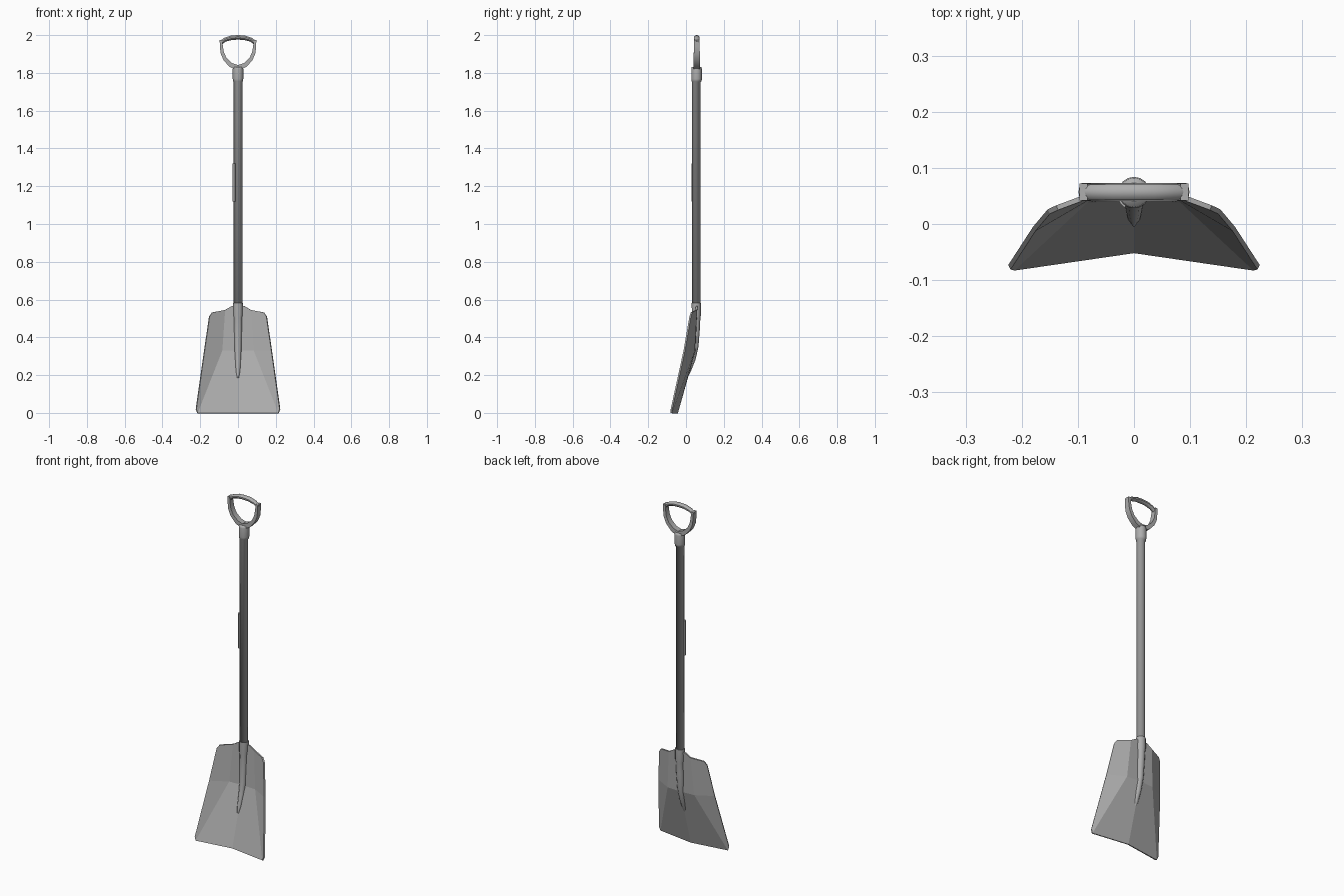
import bpy, bmesh, math
from mathutils import Vector

if "Cube" in bpy.data.objects:
    bpy.data.objects.remove(bpy.data.objects["Cube"])

SHAFT_Y = 0.055
grey = bpy.data.materials.new("dark_grey")
grey.diffuse_color = (0.42, 0.42, 0.42, 1)
grey.use_nodes = True
grey.node_tree.nodes["Principled BSDF"].inputs["Base Color"].default_value = grey.diffuse_color


def make_object(name, verts, faces, smooth=None):
    mesh = bpy.data.meshes.new(name)
    mesh.from_pydata(verts, [], faces)
    mesh.materials.append(grey)
    bm = bmesh.new()
    bm.from_mesh(mesh)
    bmesh.ops.recalc_face_normals(bm, faces=bm.faces)
    bm.to_mesh(mesh)
    bm.free()
    obj = bpy.data.objects.new(name, mesh)
    bpy.context.collection.objects.link(obj)
    if smooth:
        bpy.ops.object.select_all(action='DESELECT')
        obj.select_set(True)
        bpy.context.view_layer.objects.active = obj
        bpy.ops.object.shade_smooth_by_angle(angle=math.radians(smooth))
    return obj


def loft(name, rings, smooth=None):
    n = len(rings[0])
    faces = [[k * n + i, k * n + (i + 1) % n, (k + 1) * n + (i + 1) % n, (k + 1) * n + i]
             for k in range(len(rings) - 1) for i in range(n)]
    faces += [list(range(n)), [(len(rings) - 1) * n + i for i in range(n)]]
    return make_object(name, [p for r in rings for p in r], faces, smooth)


def ring(z, y, rx, ry, n=12):
    return [(rx * math.cos(2 * math.pi * i / n), y + ry * math.sin(2 * math.pi * i / n), z)
            for i in range(n)]


def sweep_xz(name, path, section, smooth=None):
    """Sweep a section along a path of (x, z, in-plane radius, y radius)."""
    rings = []
    for k, (x, z, r, ry) in enumerate(path):
        a, b = path[max(k - 1, 0)], path[min(k + 1, len(path) - 1)]
        d = Vector((b[0] - a[0], b[1] - a[1])).normalized()
        rings.append([(x - d.y * r * u, 0.057 + ry * v, z + d.x * r * u) for u, v in section])
    return loft(name, rings, smooth)


def circle(n):
    return [(math.cos(2 * math.pi * i / n), math.sin(2 * math.pi * i / n)) for i in range(n)]


# Shaft and upper collar, one softly shaded turned piece
loft("shaft", [ring(z, y, r, r, 16) for z, y, r in
               ((0.53, 0.054, 0.0225), (1.752, 0.054, 0.0225), (1.754, 0.056, 0.026),
                (1.768, 0.056, 0.028), (1.82, 0.056, 0.028), (1.832, 0.056, 0.026))], 100)

# Lower socket with a tail that tapers onto the blade
loft("blade_socket", [ring(z, y, rx, ry) for z, y, rx, ry in
                      ((0.582, SHAFT_Y, 0.026, 0.025), (0.52, SHAFT_Y, 0.026, 0.024),
                       (0.50, 0.054, 0.022, 0.022), (0.44, 0.052, 0.022, 0.021),
                       (0.35, 0.047, 0.019, 0.019), (0.28, 0.033, 0.016, 0.017),
                       (0.22, 0.014, 0.012, 0.012), (0.185, 0.001, 0.004, 0.006))], 60)

# Blade: half sheet mirrored and thickened towards the back
half = [(0, -0.052, 0), (0.213, -0.083, 0), (0.22, -0.081, 0.02),
        (0, 0.042, 0.33), (0.083, 0.038, 0.33), (0.176, -0.013, 0.33),
        (0, 0.052, 0.565), (0.035, 0.052, 0.565), (0.068, 0.050, 0.545),
        (0.135, 0.025, 0.532), (0.15, 0.018, 0.51)]
blade = make_object("blade", half, [(0, 1, 4, 3), (1, 2, 5, 4), (3, 4, 8, 7, 6),
                                    (4, 5, 10, 9, 8)])
mirror = blade.modifiers.new("mirror", 'MIRROR')
mirror.use_clip = True
bm = bmesh.new()
bm.from_mesh(blade.data)
if sum(f.normal.y for f in bm.faces) > 0:
    bmesh.ops.reverse_faces(bm, faces=bm.faces)
bm.to_mesh(blade.data)
bm.free()
thick = blade.modifiers.new("thickness", 'SOLIDIFY')
thick.thickness = 0.009
thick.offset = -1

# D handle: yoke below, curved grip on top
box = [(-1, -1), (1, -1), (1, 1), (-1, 1)]
yoke = [(0.0, 1.825, 0.016, 0.016), (0.038, 1.842, 0.012, 0.016), (0.068, 1.872, 0.010, 0.016),
        (0.083, 1.905, 0.009, 0.016), (0.088, 1.94, 0.008, 0.015), (0.090, 1.974, 0.007, 0.015)]
sweep_xz("handle_yoke", [(-x, z, r, ry) for x, z, r, ry in yoke[:0:-1]] + yoke, box, 35)
grip = [(0.0, 1.988, 0.012, 0.015), (0.035, 1.986, 0.012, 0.015),
        (0.068, 1.976, 0.011, 0.014), (0.093, 1.958, 0.010, 0.013)]
sweep_xz("handle_grip", [(-x, z, r, ry) for x, z, r, ry in grip[:0:-1]] + grip, circle(10), 40)

# Thin curved plate on the front left of the shaft
angles = [math.radians(a) for a in (196, 206, 216, 226, 236)]
pts = [(r * math.cos(a), 0.054 + r * math.sin(a))
       for r, arc in ((0.030, angles), (0.022, angles[::-1])) for a in arc]
loft("shaft_plate", [[(x, y, z) for x, y in pts] for z in (1.12, 1.32)], 40)
